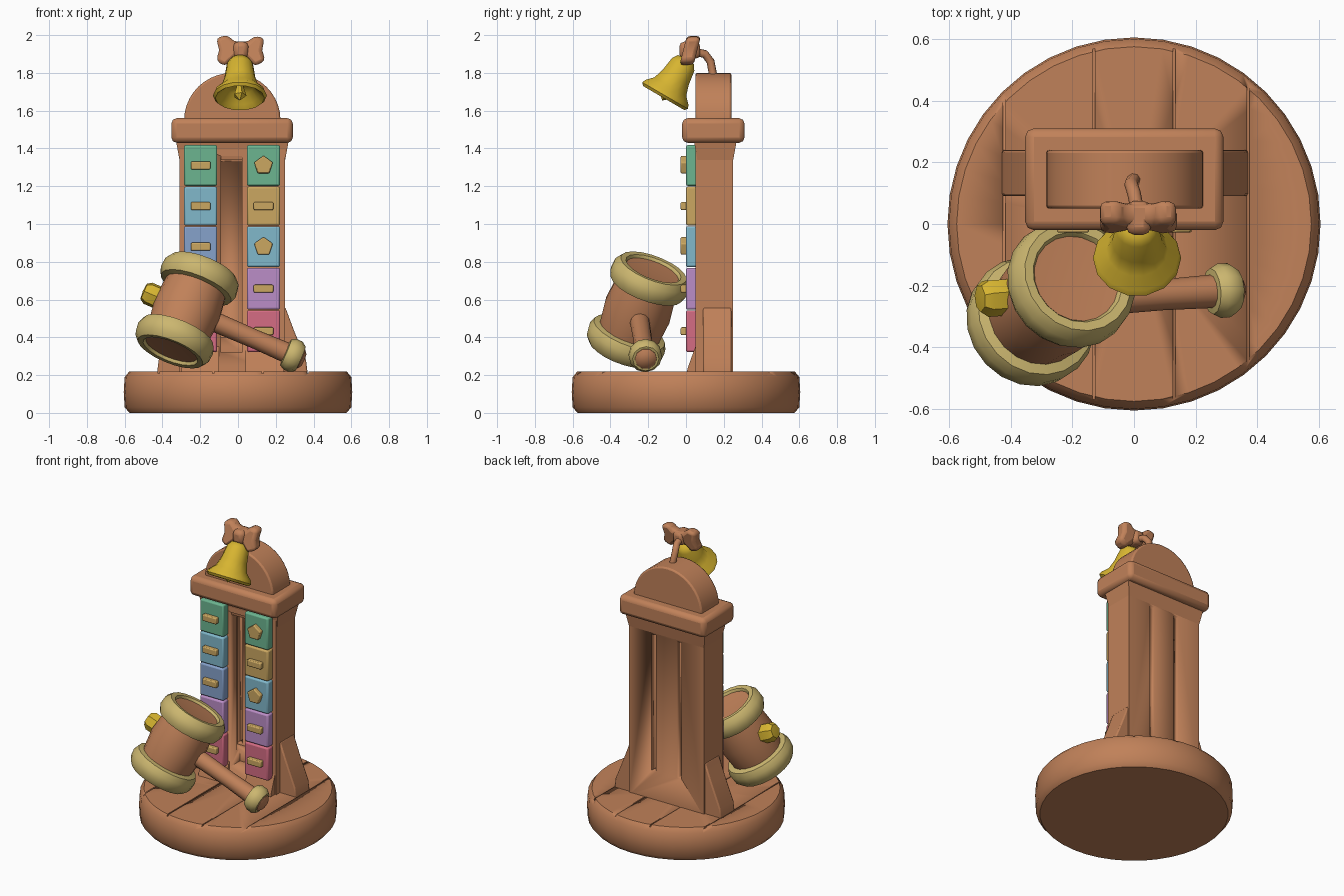
import bpy, bmesh, math
from mathutils import Vector

cube = bpy.data.objects.get("Cube")
if cube:
    bpy.data.objects.remove(cube, do_unlink=True)


def material(name, *rgb):
    m = bpy.data.materials.new(name)
    m.use_nodes = True
    m.diffuse_color = (*rgb, 1)
    m.node_tree.nodes["Principled BSDF"].inputs["Base Color"].default_value = (*rgb, 1)
    return m


WOOD = material("wood", 0.53, 0.22, 0.10)
CREAM = material("cream band", 0.60, 0.47, 0.16)
BRASS = material("bell yellow", 0.68, 0.46, 0.03)
GREEN = material("green", 0.15, 0.46, 0.28)
SKY = material("sky blue", 0.22, 0.48, 0.60)
BLUE = material("soft blue", 0.24, 0.36, 0.60)
TAN = material("tan gold", 0.60, 0.39, 0.12)
PURPLE = material("purple", 0.50, 0.27, 0.57)
PINK = material("pink", 0.66, 0.15, 0.23)


def finish(name, bm, mat, bevel=0, angle=35):
    bmesh.ops.recalc_face_normals(bm, faces=bm.faces)
    mesh = bpy.data.meshes.new(name)
    bm.to_mesh(mesh)
    bm.free()
    mesh.materials.append(mat)
    ob = bpy.data.objects.new(name, mesh)
    bpy.context.collection.objects.link(ob)
    bpy.ops.object.select_all(action='DESELECT')
    ob.select_set(True)
    bpy.context.view_layer.objects.active = ob
    bpy.ops.object.shade_smooth_by_angle(angle=math.radians(angle))
    if bevel:
        mod = ob.modifiers.new("soft edges", 'BEVEL')
        mod.width, mod.segments = bevel, 2
    return ob


def box(name, x, y, z, mat=WOOD, bevel=0, flare=0):
    """Box from three ranges; flare widens its top."""
    bm = bmesh.new()
    bmesh.ops.create_cube(bm, size=1)
    for v in bm.verts:
        grow = flare if v.co.z > 0 else 0
        for i, (lo, hi) in enumerate((x, y, z)):
            side = 1 if v.co[i] > 0 else -1
            v.co[i] = (hi if side > 0 else lo) + (side * grow if i < 2 else 0)
    return finish(name, bm, mat, bevel)


def prism(name, outline, place, lo, hi, mat=WOOD, bevel=0):
    """Extrude an outline; place(a, b, depth) gives the 3D point."""
    bm = bmesh.new()
    near = [bm.verts.new(place(a, b, lo)) for a, b in outline]
    far = [bm.verts.new(place(a, b, hi)) for a, b in outline]
    bm.faces.new(near)
    bm.faces.new(far)
    n = len(outline)
    for i in range(n):
        j = (i + 1) % n
        bm.faces.new((near[i], near[j], far[j], far[i]))
    return finish(name, bm, mat, bevel)


def lathe(name, profile, origin, axis, mat, segs=24, closed=False, angle=40):
    """Spin (radius, distance) points about an axis."""
    bm = bmesh.new()
    turn = Vector(axis).to_track_quat('Z', 'Y')
    rings = []
    for r, t in profile:
        rings.append([bm.verts.new(Vector(origin) + turn @ Vector(
            (r * math.cos(k * math.tau / segs), r * math.sin(k * math.tau / segs), t)))
            for k in range(segs)])
    pairs = list(zip(rings, rings[1:])) + ([(rings[-1], rings[0])] if closed else [])
    for a, b in pairs:
        for k in range(segs):
            m = (k + 1) % segs
            bm.faces.new((a[k], a[m], b[m], b[k]))
    bmesh.ops.remove_doubles(bm, verts=bm.verts, dist=0.0001)
    return finish(name, bm, mat, angle=angle)


def cut(ob, name, x, y, z):
    cutter = box(name, x, y, z)
    cutter.hide_render = True
    cutter.hide_set(True)
    mod = ob.modifiers.new(name, 'BOOLEAN')
    mod.operation, mod.object, mod.solver = 'DIFFERENCE', cutter, 'EXACT'


def front(a, b, d):
    return (a, d, b)


# Round plank base
base = lathe("base", [(0, 0), (0.575, 0), (0.6, 0.03), (0.605, 0.11), (0.6, 0.19),
                      (0.575, 0.22), (0, 0.22)], (0, 0, 0), (0, 0, 1), WOOD, 40)
for i, (x, lo, hi) in enumerate(((-0.42, -0.5, 0.5), (-0.13, -0.7, 0.7),
                                 (0.13, -0.7, 0.7), (0.37, -0.7, 0.7))):
    cut(base, f"plank_gap_{i}", (x - 0.004, x + 0.004), (lo, hi), (0.208, 0.3))

# Tower with a front opening and two slots at the back
MID = -0.03
tower = box("tower", (-0.31, 0.25), (0.05, 0.25), (0.2, 1.45))
cut(tower, "front_opening_cutter", (-0.09, 0.022), (0, 0.15), (0.32, 1.36))
cut(tower, "cavity_cutter", (-0.145, 0.085), (0.12, 0.2), (0.4, 1.34))
for side in (-1, 1):
    x = MID + side * 0.095
    cut(tower, f"back_slot_cutter_{side}", (x - 0.018, x + 0.018), (0.19, 0.3), (0.41, 1.33))
box("tower_collar", (-0.31, 0.25), (0.06, 0.25), (1.34, 1.45), flare=0.02)

# Flared feet
for label, s in (("left", 1), ("right", -1)):
    foot = [(MID + s * d, z) for d, z in
            ((0.25, 0.2), (0.25, 0.56), (0.28, 0.56), (0.325, 0.44), (0.39, 0.28), (0.40, 0.2))]
    prism(f"{label}_foot", foot, front, 0.09, 0.24, bevel=0.008)
    x = MID + s * 0.17
    prism(f"{label}_front_foot", [(0.06, 0.2), (0.0, 0.2), (0.01, 0.24), (0.06, 0.38)],
          lambda a, b, d: (d, a, b), x - 0.1, x + 0.1)

# Cap and arched top
box("cap", (-0.353, 0.29), (-0.02, 0.31), (1.43, 1.56), bevel=0.028)
arch = [(MID + 0.255 * math.cos(t * math.pi / 20), 1.55 + 0.25 * math.sin(t * math.pi / 20))
        for t in range(21)]
prism("arch", arch, front, 0.05, 0.24, bevel=0.01)

# Coloured keys with studs
levels = (1.42, 1.2, 0.99, 0.77, 0.545, 0.32)
columns = (("right", -0.198, (GREEN, SKY, BLUE, PURPLE, PINK), ()),
           ("left", 0.135, (GREEN, TAN, SKY, PURPLE, PINK), (0, 2)))
for label, x, colours, gems in columns:
    for i, mat in enumerate(colours):
        top, low = levels[i], levels[i + 1]
        z = (top + low) / 2
        box(f"{label}_key_{i}", (x - 0.088, x + 0.088), (0.0, 0.07),
            (low + 0.002, top - 0.002), mat, 0.01)
        if i in gems:
            gem = [(x + 0.052 * math.sin(k * math.tau / 5), z + 0.052 * math.cos(k * math.tau / 5))
                   for k in range(5)]
            prism(f"{label}_gem_{i}", gem, front, -0.028, 0.01, TAN, 0.006)
        else:
            box(f"{label}_stud_{i}", (x - 0.052, x + 0.052), (-0.028, 0.01),
                (z - 0.021, z + 0.021), TAN, 0.006)

# Bell
bell_top, bell_axis = (0.01, 0.0, 1.87), (0, -0.5, -0.86)
lathe("bell", [(0, -0.01), (0.05, 0), (0.07, 0.03), (0.082, 0.11), (0.1, 0.165), (0.135, 0.2),
               (0.143, 0.22), (0.13, 0.235), (0.105, 0.215), (0.07, 0.17), (0, 0.15)],
      bell_top, bell_axis, BRASS, 14, angle=50)
lathe("clapper", [(0, 0.14), (0.015, 0.15), (0.035, 0.22), (0, 0.25)],
      bell_top, bell_axis, BRASS, 5)

# Bow and its hook
bow = [(-0.115, 1.985), (-0.055, 2.0), (-0.02, 1.965), (0.055, 1.965), (0.085, 1.995),
       (0.14, 1.985), (0.128, 1.92), (0.145, 1.865), (0.09, 1.835), (0.045, 1.88),
       (-0.02, 1.88), (-0.07, 1.835), (-0.115, 1.865), (-0.1, 1.92)]
prism("bow", bow, lambda a, b, d: (a, d + (b - 1.92) * 0.25, b), -0.015, 0.06, bevel=0.02)
box("bow_knot", (-0.025, 0.055), (-0.035, 0.075), (1.875, 1.965), bevel=0.025)
path = bpy.data.curves.new("hook", 'CURVE')
path.dimensions, path.bevel_depth, path.bevel_resolution = '3D', 0.022, 2
path.use_fill_caps = True
spline = path.splines.new('POLY')
points = [(0.01, 0.05, 1.91), (0.0, 0.1, 1.9), (-0.01, 0.13, 1.86), (0.0, 0.145, 1.78)]
spline.points.add(len(points) - 1)
for p, co in zip(spline.points, points):
    p.co = (*co, 1)
path.materials.append(WOOD)
bpy.context.collection.objects.link(bpy.data.objects.new("hook", path))

# Mallet head: barrel and two thick bands
centre = Vector((-0.27, -0.255, 0.545))
axis = Vector((0.35, 0.33, 0.87)).normalized()
lathe("mallet_head", [(0, -0.225), (0.15, -0.235), (0.165, -0.15), (0.182, 0), (0.165, 0.15),
                      (0.15, 0.235), (0, 0.225)], centre, axis, WOOD, 20)
for label, s in (("upper", 1), ("lower", -1)):
    ring = [(0.14, 0.225), (0.155, 0.25), (0.185, 0.252), (0.21, 0.22), (0.215, 0.17),
            (0.2, 0.135), (0.155, 0.125)]
    lathe(f"{label}_band", ring, centre, axis * s, CREAM, 20, True, 50)

# Mallet handle, end knob and rear stud
reach = Vector((0.57, 0.04, -0.245)).normalized()
lathe("mallet_handle", [(0, 0), (0.055, 0), (0.05, 0.4), (0.055, 0.6), (0, 0.6)],
      centre, reach, WOOD, 12)
lathe("handle_knob", [(0.04, 0.565), (0.075, 0.57), (0.088, 0.595), (0.088, 0.63),
                      (0.07, 0.655), (0.04, 0.655)], centre, reach, CREAM, 12, True)
lathe("handle_tip", [(0.06, 0.58), (0.058, 0.658), (0.035, 0.675), (0, 0.678)],
      centre, reach, WOOD, 10)
lathe("mallet_stud", [(0.062, 0.15), (0.062, 0.225), (0.045, 0.25), (0, 0.255)],
      centre + Vector((0, 0.03, 0)), -reach, BRASS, 7)
